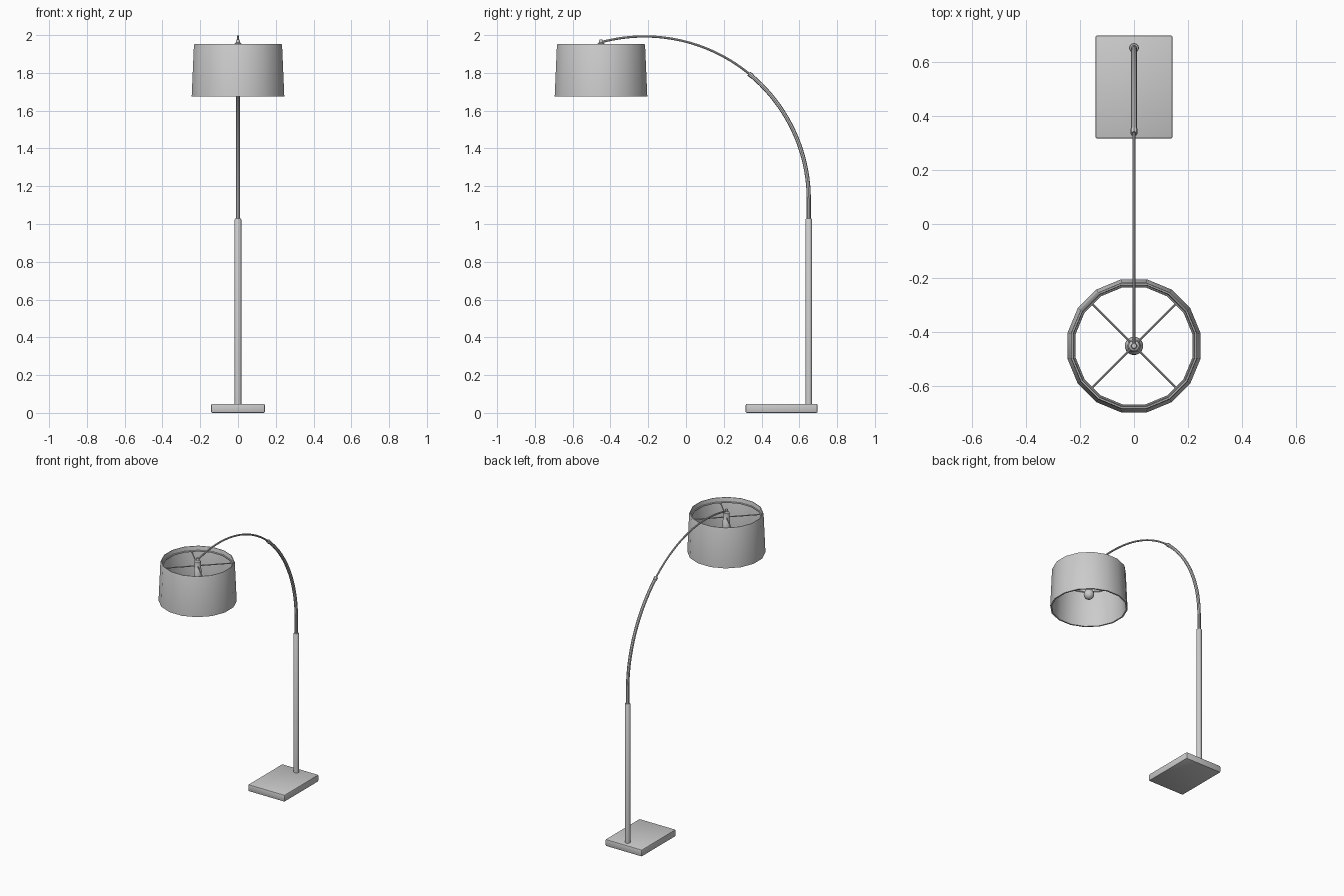
import bpy
import bmesh
from math import pi, sin, cos, radians
from mathutils import Vector

cube = bpy.data.objects.get("Cube")
if cube:
    bpy.data.objects.remove(cube, do_unlink=True)

GREY = bpy.data.materials.new("light grey")
GREY.use_nodes = True
GREY.diffuse_color = (0.6, 0.6, 0.6, 1)
GREY.node_tree.nodes["Principled BSDF"].inputs["Base Color"].default_value = (0.6, 0.6, 0.6, 1)

SHADE_Y = -0.45
POLE_Y = 0.65


def finish(obj, angle=40):
    if not obj.data.materials:
        obj.data.materials.append(GREY)
    bpy.ops.object.select_all(action="DESELECT")
    obj.select_set(True)
    bpy.context.view_layer.objects.active = obj
    if obj.type == "CURVE":
        bpy.ops.object.convert(target="MESH")
    bpy.ops.object.shade_smooth_by_angle(angle=radians(angle))
    return obj


def add_mesh(name, bm):
    bmesh.ops.recalc_face_normals(bm, faces=bm.faces)
    mesh = bpy.data.meshes.new(name)
    bm.to_mesh(mesh)
    bm.free()
    obj = bpy.data.objects.new(name, mesh)
    bpy.context.collection.objects.link(obj)
    return obj


def lathe(name, profile, y, sides=16, closed=False):
    """Turn (radius, height) points about a vertical axis, flats facing the axes."""
    bm = bmesh.new()
    rings = []
    for r, z in profile:
        angles = [2 * pi * (i + 0.5) / sides for i in range(sides)]
        rings.append([bm.verts.new((r * cos(a), y + r * sin(a), z)) for a in angles])
    pairs = list(zip(rings, rings[1:]))
    if closed:
        pairs.append((rings[-1], rings[0]))
    else:
        bm.faces.new(rings[0])
        bm.faces.new(rings[-1])
    for low, high in pairs:
        for i in range(sides):
            j = (i + 1) % sides
            bm.faces.new((low[i], low[j], high[j], high[i]))
    return finish(add_mesh(name, bm))


def tube(name, points, radius, cyclic=False):
    curve = bpy.data.curves.new(name, "CURVE")
    curve.dimensions = "3D"
    curve.bevel_depth = radius
    curve.bevel_resolution = 2
    curve.use_fill_caps = True
    spline = curve.splines.new("POLY")
    spline.points.add(len(points) - 1)
    for p, co in zip(spline.points, points):
        p.co = (*co, 1)
    spline.use_cyclic_u = cyclic
    obj = bpy.data.objects.new(name, curve)
    bpy.context.collection.objects.link(obj)
    return finish(obj)


def arc(start, end, steps):
    """Points along the arm's sweep, in degrees above horizontal."""
    span = [radians(start + (end - start) * i / steps) for i in range(steps + 1)]
    return [Vector((0, -0.22 + 0.87 * cos(a), 1.13 + 0.863 * sin(a))) for a in span]


# Base slab with softened edges
bm = bmesh.new()
bmesh.ops.create_cube(bm, size=1)
bmesh.ops.scale(bm, vec=(0.284, 0.38, 0.048), verts=bm.verts)
bmesh.ops.translate(bm, vec=(0, 0.506, 0.024), verts=bm.verts)
bmesh.ops.bevel(bm, geom=bm.edges[:], offset=0.006, segments=2, affect="EDGES", profile=0.5)
finish(add_mesh("base", bm))

# Upright pole
lathe("pole", [(0.018, 0.04), (0.018, 1.024), (0.015, 1.028)], POLE_Y)

# Curved arm: thick sleeve, collar and thin rod
tube("arm_sleeve", [Vector((0, POLE_Y, 1.0))] + arc(0, 50, 20), 0.011)
tube("arm_collar", arc(49, 50.5, 1), 0.013)
tube("arm_rod", arc(48, 105.5, 28), 0.006)

# Open drum shade with rounded lip
lathe("shade", [(0.25, 1.675), (0.238, 1.947), (0.235, 1.954), (0.23, 1.954),
                (0.227, 1.947), (0.24, 1.675)], SHADE_Y, closed=True)

# Support ring and four spokes
SPOKE_Z = 1.922
ring = [Vector((0.225 * cos(a), SHADE_Y + 0.225 * sin(a), SPOKE_Z))
        for a in [2 * pi * (i + 0.5) / 16 for i in range(16)]]
tube("shade_ring", ring, 0.005, cyclic=True)
for i in range(4):
    a = pi / 4 + i * pi / 2
    centre = Vector((0, SHADE_Y, SPOKE_Z))
    tube(f"spoke_{i + 1}", [centre, centre + Vector((cos(a), sin(a), 0)) * 0.224], 0.004)

# Lamp holder, cap and bulb
lathe("socket", [(0.024, 1.83), (0.024, 1.9), (0.02, 1.905), (0.02, 1.955),
                 (0.011, 1.961), (0.009, 1.976)], SHADE_Y)
bulb = [(0.018, 1.835), (0.022, 1.81)]
bulb += [(0.034 * cos(radians(t)), 1.773 + 0.034 * sin(radians(t))) for t in range(40, -81, -20)]
lathe("bulb", bulb, SHADE_Y)
